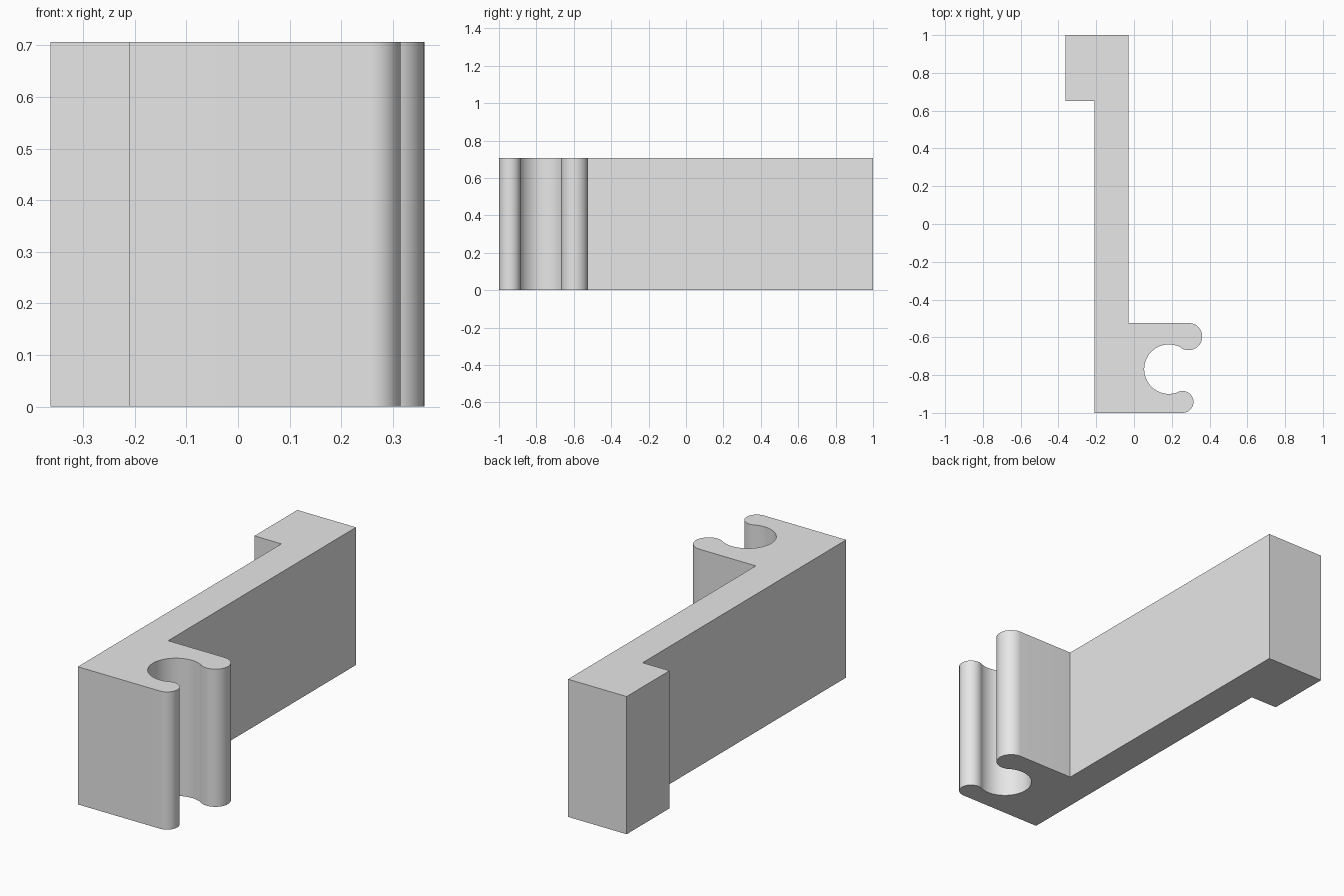
import bpy
import bmesh
from math import atan2, cos, sin, pi

if "Cube" in bpy.data.objects:
    bpy.data.objects.remove(bpy.data.objects["Cube"])

HEIGHT = 0.707

# Clip geometry: round socket with two rounded lips tangent to it
SOCKET = (0.185, -0.7685, 0.131)
LOWER_LIP = (0.257, -0.942, 0.058)
UPPER_LIP = (0.289, -0.596, 0.072)


def arc(circle, start, end, steps):
    cx, cy, r = circle
    angles = [start + (end - start) * i / steps for i in range(steps + 1)]
    return [(cx + r * cos(a), cy + r * sin(a)) for a in angles]


def bearing(a, b):
    return atan2(b[1] - a[1], b[0] - a[0])


low = bearing(SOCKET, LOWER_LIP)
up = bearing(SOCKET, UPPER_LIP)

# Outline, counter-clockwise from the front left corner
outline = [(-0.21, -1.0)]
outline += arc(LOWER_LIP, -pi / 2, low + pi, 24)
outline += arc(SOCKET, low + 2 * pi, up, 48)[1:-1]
outline += arc(UPPER_LIP, up - pi, pi / 2, 28)
outline += [(-0.03, -0.524), (-0.03, 1.0), (-0.363, 1.0), (-0.363, 0.652), (-0.21, 0.652)]

# Extrude the outline into the bracket
bm = bmesh.new()
base = bm.faces.new([bm.verts.new((x, y, 0)) for x, y in outline])
top = bmesh.ops.extrude_face_region(bm, geom=[base], use_keep_orig=True)
bmesh.ops.translate(bm, vec=(0, 0, HEIGHT),
                    verts=[v for v in top["geom"] if isinstance(v, bmesh.types.BMVert)])
bmesh.ops.recalc_face_normals(bm, faces=bm.faces)
mesh = bpy.data.meshes.new("clip_bracket")
bm.to_mesh(mesh)
bm.free()

bracket = bpy.data.objects.new("clip_bracket", mesh)
bpy.context.collection.objects.link(bracket)

grey = bpy.data.materials.new("light_grey")
grey.diffuse_color = (0.8, 0.8, 0.8, 1)
grey.use_nodes = True
grey.node_tree.nodes["Principled BSDF"].inputs["Base Color"].default_value = grey.diffuse_color
mesh.materials.append(grey)

# Smooth curved walls, crisp corners
bpy.context.view_layer.objects.active = bracket
bracket.select_set(True)
bpy.ops.object.shade_smooth_by_angle(angle=pi / 6)
